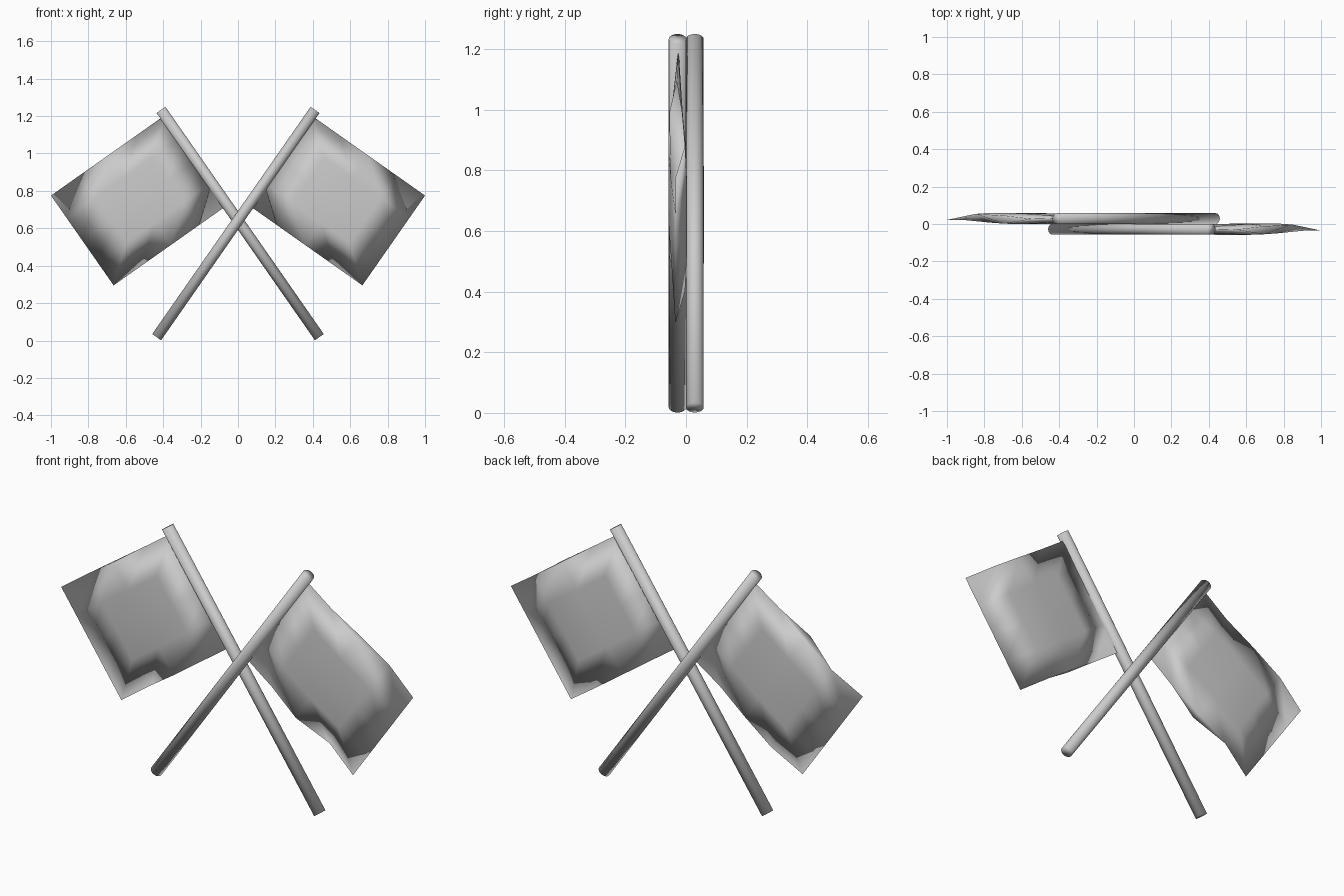
import bpy, bmesh
from mathutils import Vector

cube = bpy.data.objects.get("Cube")
if cube:
    bpy.data.objects.remove(cube, do_unlink=True)

grey = bpy.data.materials.new("plain_grey")
grey.use_nodes = True
colour = (0.6, 0.6, 0.6, 1)
grey.diffuse_color = colour
grey.node_tree.nodes["Principled BSDF"].inputs["Base Color"].default_value = colour


def pole(name, side, y):
    """Round pole leaning towards the given side, softly shaded over its ends."""
    low = Vector((-0.435 * side, y, 0.018))
    high = Vector((0.412 * side, y, 1.233))
    axis = high - low
    bpy.ops.mesh.primitive_cylinder_add(vertices=24, radius=0.029,
                                        depth=axis.length, location=(low + high) / 2)
    obj = bpy.context.object
    obj.name = name
    obj.rotation_euler = axis.to_track_quat('Z', 'Y').to_euler()
    obj.data.materials.append(grey)
    bpy.ops.object.shade_smooth()


# Depth of the cloth from pole to free edge: (rim rows, inner rows)
front_wave = ([-.025, -.03, -.055, -.003, -.035], [-.028, -.05, -.058, -.05, -.035])
back_wave = ([-.025, -.03, -.012, -.003, -.035], [-.028, -.01, 0, .003, -.035])
N = 4


def flag(name, side, shift):
    """Puffed cloth made of a front and a back sheet joined around the rim."""
    corner, out, down = Vector((.39, 0, 1.205)), Vector((.61, 0, -.43)), Vector((-.335, 0, -.48))
    bm = bmesh.new()
    for wave in (front_wave, back_wave):
        rows = []
        for j in range(N + 1):
            depths = wave[0] if j in (0, N) else wave[1]
            row = []
            for i in range(N + 1):
                p = corner + out * (i / N) + down * (j / N)
                row.append(bm.verts.new((p.x * side, depths[i] + shift, p.z)))
            rows.append(row)
        for j in range(N):
            for i in range(N):
                bm.faces.new((rows[j][i], rows[j + 1][i], rows[j + 1][i + 1], rows[j][i + 1]))
    # Join the sheets and close the gaps in the middle of the long rims
    bmesh.ops.remove_doubles(bm, verts=bm.verts[:], dist=0.0005)
    bmesh.ops.holes_fill(bm, edges=bm.edges[:], sides=4)
    bmesh.ops.recalc_face_normals(bm, faces=bm.faces[:])
    for face in bm.faces:
        face.smooth = True
    mesh = bpy.data.meshes.new(name)
    bm.to_mesh(mesh)
    bm.free()
    mesh.materials.append(grey)
    bpy.context.collection.objects.link(bpy.data.objects.new(name, mesh))


pole("front_pole", 1, -0.028)
pole("back_pole", -1, 0.029)
flag("left_flag", 1, 0)
flag("right_flag", -1, 0.057)
